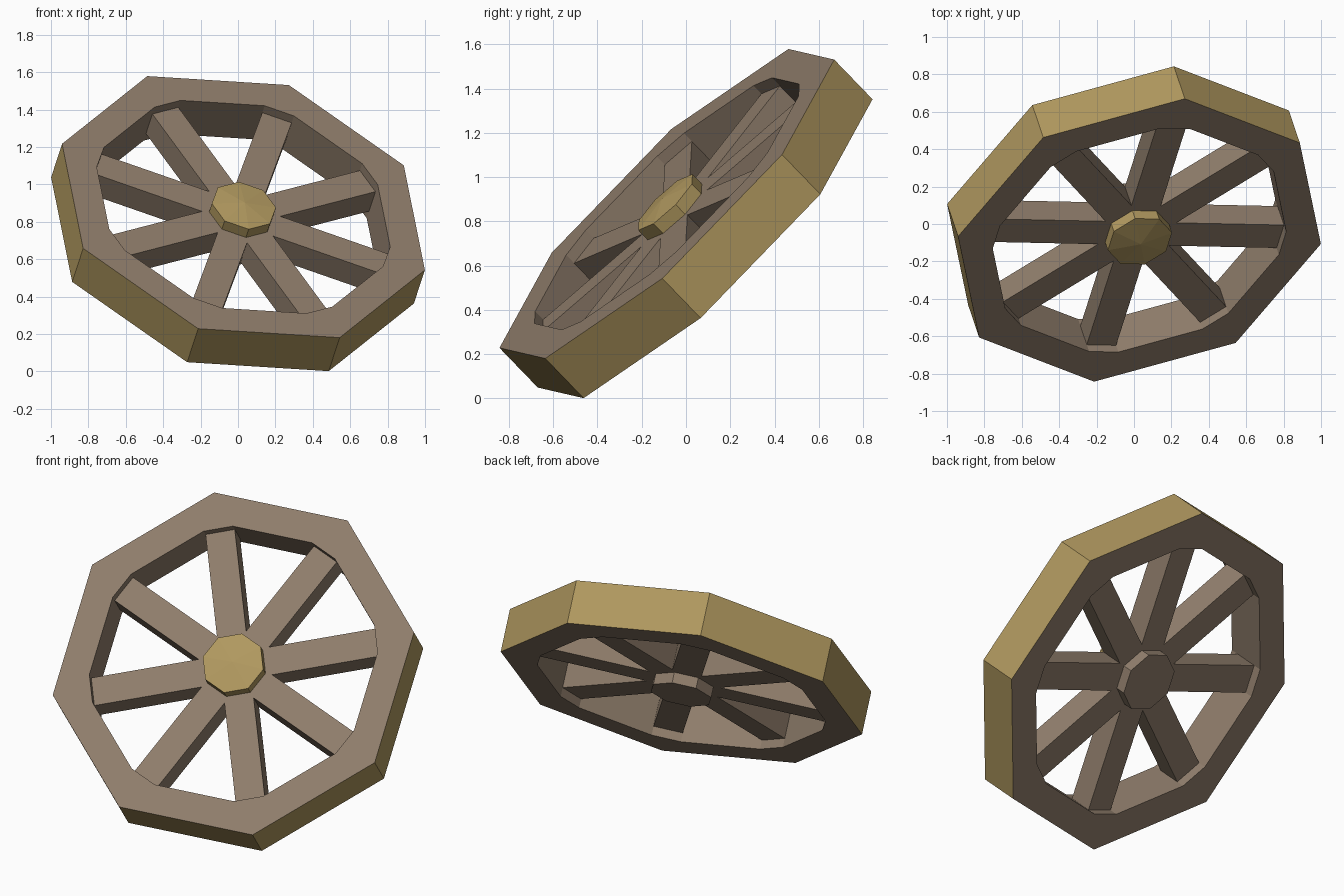
import bpy, bmesh, math
from mathutils import Vector, Matrix

if "Cube" in bpy.data.objects:
    bpy.data.objects.remove(bpy.data.objects["Cube"])

# Tilted wheel frame: local z is the axle, local y points at one rim corner
up = Vector((-0.501, 0.535, 0.681)).normalized()
side = Vector((0.836, 0.505, 0.214))
side = (side - up * side.dot(up)).normalized()
axle = side.cross(up)
FRAME = Matrix((side, up, axle)).transposed().to_4x4()
FRAME.translation = (0, 0, 0.79)

N = 8
STEP = math.tau / N
R_OUT, R_IN, HALF_W = 1.027, 0.81, 0.083   # rim radii, half spoke width
RIM_D, SPOKE_D = 0.128, 0.075              # half thicknesses


def material(name, rgb):
    m = bpy.data.materials.new(name)
    m.diffuse_color = (*rgb, 1)
    m.use_nodes = True
    m.node_tree.nodes["Principled BSDF"].inputs["Base Color"].default_value = m.diffuse_color
    return m


WOOD = material("brown wood", (0.275, 0.205, 0.147))
BRASS = material("dull gold", (0.434, 0.314, 0.114))


def polar(r, a, t=0.0):
    """Point at radius r on direction a, shifted sideways by t."""
    return (r * math.cos(a) - t * math.sin(a), r * math.sin(a) + t * math.cos(a))


def finish(name, bm, mats):
    bmesh.ops.recalc_face_normals(bm, faces=bm.faces[:])
    bm.transform(FRAME)
    me = bpy.data.meshes.new(name)
    bm.to_mesh(me)
    bm.free()
    for m in mats:
        me.materials.append(m)
    ob = bpy.data.objects.new(name, me)
    bpy.context.collection.objects.link(ob)
    return ob


def prism(name, pts, z0, z1, mat, apex=None):
    """Extruded outline, optionally capped by a shallow point."""
    bm = bmesh.new()
    lo = [bm.verts.new((x, y, z0)) for x, y in pts]
    hi = [bm.verts.new((x, y, z1)) for x, y in pts]
    n = len(pts)
    bm.faces.new(lo)
    tip = bm.verts.new((0, 0, apex)) if apex is not None else None
    if tip is None:
        bm.faces.new(hi)
    for i in range(n):
        j = (i + 1) % n
        bm.faces.new((lo[i], lo[j], hi[j], hi[i]))
        if tip is not None:
            bm.faces.new((hi[i], hi[j], tip))
    return finish(name, bm, [mat])


# Rim: octagon outside, inner corners cut flat where the spokes land
bm = bmesh.new()
layers = []
for z in (-RIM_D, RIM_D):
    outer, left, right = [], [], []
    for k in range(N):
        a = k * STEP
        outer.append(bm.verts.new((*polar(R_OUT, a), z)))
        right.append(bm.verts.new((*polar(R_IN, a, -HALF_W), z)))
        left.append(bm.verts.new((*polar(R_IN, a, HALF_W), z)))
    for k in range(N):
        j = (k + 1) % N
        bm.faces.new((outer[k], right[k], left[k]))
        bm.faces.new((outer[k], left[k], right[j], outer[j]))
    layers.append((outer, left, right))
(o0, l0, r0), (o1, l1, r1) = layers
for k in range(N):
    j = (k + 1) % N
    tread = bm.faces.new((o0[k], o0[j], o1[j], o1[k]))
    tread.material_index = 1
    bm.faces.new((r0[k], l0[k], l1[k], r1[k]))
    bm.faces.new((l0[k], r0[j], r1[j], l1[k]))
finish("rim", bm, [WOOD, BRASS])

# Spokes: one eight-armed star
star = []
for k in range(N):
    a = k * STEP
    star += [polar(R_IN + 0.02, a, -HALF_W), polar(R_IN + 0.02, a, HALF_W),
             polar(HALF_W / math.sin(STEP / 2), a + STEP / 2)]
prism("spokes", star, -SPOKE_D, SPOKE_D, WOOD)

# Hub: gold pointed cap in front, plain wooden boss behind
hub = [polar(0.178, (k + 0.5) * STEP) for k in range(N)]
prism("hub_cap", hub, SPOKE_D - 0.01, 0.138, BRASS, apex=0.16)
prism("hub_back", hub, -0.138, -SPOKE_D + 0.01, WOOD)
